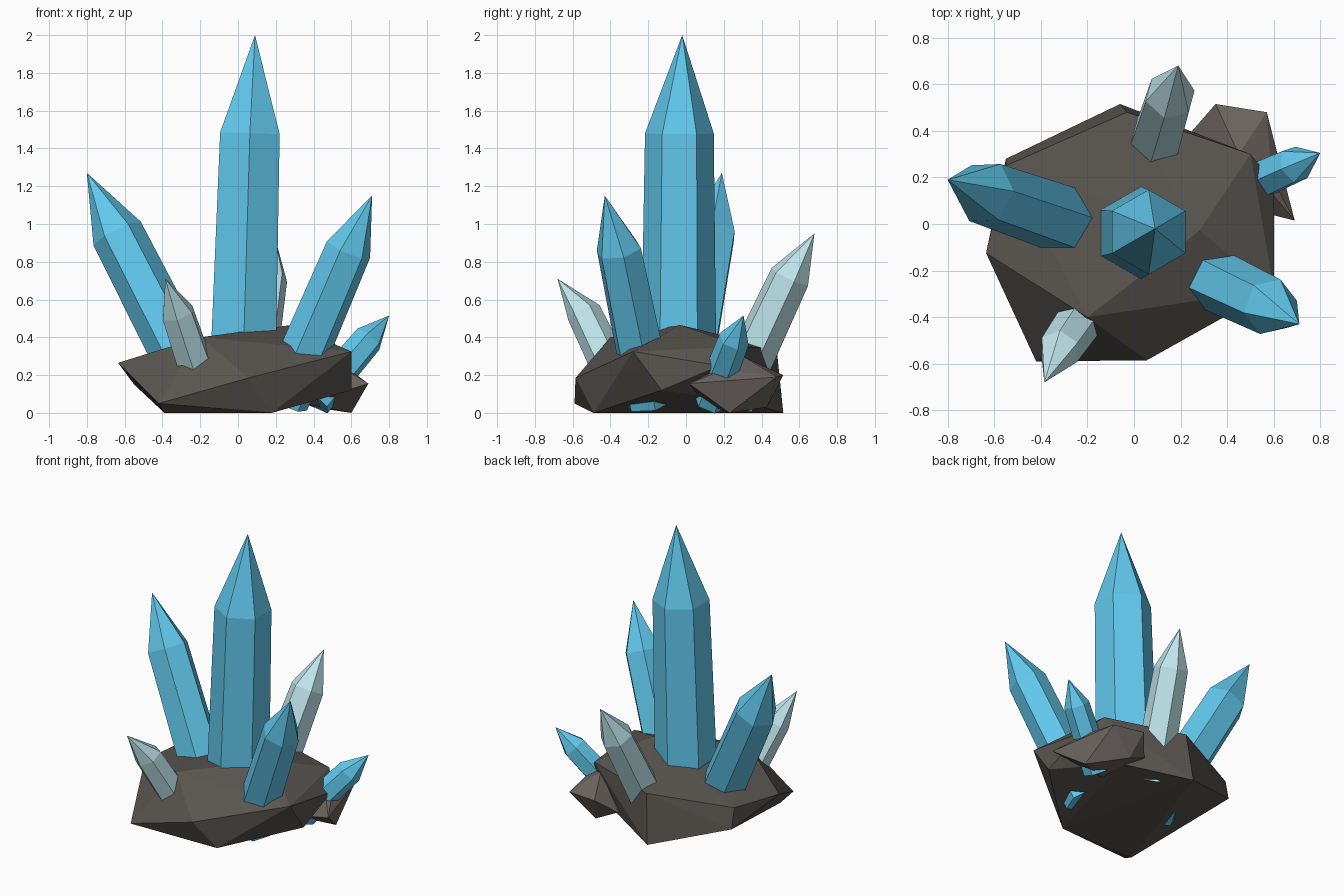
import bpy, bmesh, math
from mathutils import Vector

if "Cube" in bpy.data.objects:
    bpy.data.objects.remove(bpy.data.objects["Cube"])


def material(name, rgb):
    m = bpy.data.materials.new(name)
    m.diffuse_color = (*rgb, 1)
    m.use_nodes = True
    m.node_tree.nodes["Principled BSDF"].inputs["Base Color"].default_value = m.diffuse_color
    return m


BLUE = material("blue_crystal", (0.12, 0.58, 0.85))
PALE = material("pale_crystal", (0.52, 0.78, 0.83))
DARK = material("dark_rock", (0.10, 0.09, 0.08))
GREY = material("grey_rock", (0.15, 0.13, 0.12))


def finish(bm, name, mat):
    bmesh.ops.recalc_face_normals(bm, faces=bm.faces)
    mesh = bpy.data.meshes.new(name)
    bm.to_mesh(mesh)
    bm.free()
    mesh.materials.append(mat)
    bpy.context.collection.objects.link(bpy.data.objects.new(name, mesh))


def crystal(name, base, shoulder, tip, r0, r1, turn, mat):
    """Six-sided tapered shaft along base-shoulder, closed by a pointed tip."""
    base, shoulder, tip = Vector(base), Vector(shoulder), Vector(tip)
    rot = Vector((0, 0, 1)).rotation_difference(shoulder - base)
    bm = bmesh.new()
    rings = []
    for centre, r in ((base, r0), (shoulder, r1)):
        angles = [math.radians(turn + 60 * i) for i in range(6)]
        rings.append([bm.verts.new(centre + rot @ Vector((r * math.cos(a), r * math.sin(a), 0)))
                      for a in angles])
    low, high = rings
    apex = bm.verts.new(tip)
    bm.faces.new(low[::-1])
    for i in range(6):
        j = (i + 1) % 6
        bm.faces.new((low[i], low[j], high[j], high[i]))
        bm.faces.new((high[i], high[j], apex))
    finish(bm, name, mat)


def rock(name, points, mat):
    """Faceted boulder: convex hull of a few corner points."""
    bm = bmesh.new()
    for p in points:
        bm.verts.new(p)
    hull = bmesh.ops.convex_hull(bm, input=bm.verts)
    loose = [v for v in hull["geom_interior"] if isinstance(v, bmesh.types.BMVert)]
    bmesh.ops.delete(bm, geom=loose, context='VERTS')
    finish(bm, name, mat)


# Crystals
crystal("main_crystal", (0.02, -0.04, 0.03), (0.063, -0.035, 1.48), (0.09, -0.02, 2.0),
        0.203, 0.182, 30, BLUE)
crystal("left_crystal", (-0.19, -0.02, 0.07), (-0.64, 0.135, 0.95), (-0.80, 0.19, 1.27),
        0.152, 0.14, 0, BLUE)
crystal("right_crystal", (0.24, -0.19, 0.06), (0.585, -0.355, 0.865), (0.71, -0.43, 1.15),
        0.137, 0.125, 10, BLUE)
crystal("small_right_crystal", (0.41, 0.13, 0.06), (0.69, 0.255, 0.39), (0.80, 0.305, 0.515),
        0.092, 0.083, 20, BLUE)
crystal("back_crystal", (0.06, 0.24, 0.06), (0.155, 0.55, 0.72), (0.19, 0.68, 0.95),
        0.125, 0.11, 15, PALE)
crystal("front_left_crystal", (-0.16, -0.31, 0.05), (-0.32, -0.54, 0.53), (-0.385, -0.68, 0.71),
        0.105, 0.092, 25, PALE)

# Rock base
rock("rock_base", [
    (-0.20, -0.40, 0.40), (0.28, -0.03, 0.465), (-0.03, 0.48, 0.34), (0.50, 0.30, 0.35),
    (0.60, -0.28, 0.325), (0.60, 0.18, 0.25), (0.60, -0.13, 0.12),
    (-0.635, -0.125, 0.265), (-0.55, 0.28, 0.15), (-0.55, 0.25, 0.29),
    (-0.42, -0.59, 0.05), (0.055, -0.585, 0.185), (0.18, -0.49, 0.0),
    (-0.39, -0.49, 0.0), (-0.06, 0.515, 0.0), (0.36, 0.30, 0.06)], DARK)

# Side rock
rock("side_rock", [
    (0.69, 0.015, 0.155), (0.57, 0.48, 0.19), (0.35, 0.515, 0.20), (0.25, 0.40, 0.10),
    (0.59, 0.20, 0.23), (0.45, 0.30, 0.30), (0.60, 0.23, 0.0), (0.40, 0.43, 0.03),
    (0.35, 0.10, 0.05)], GREY)
